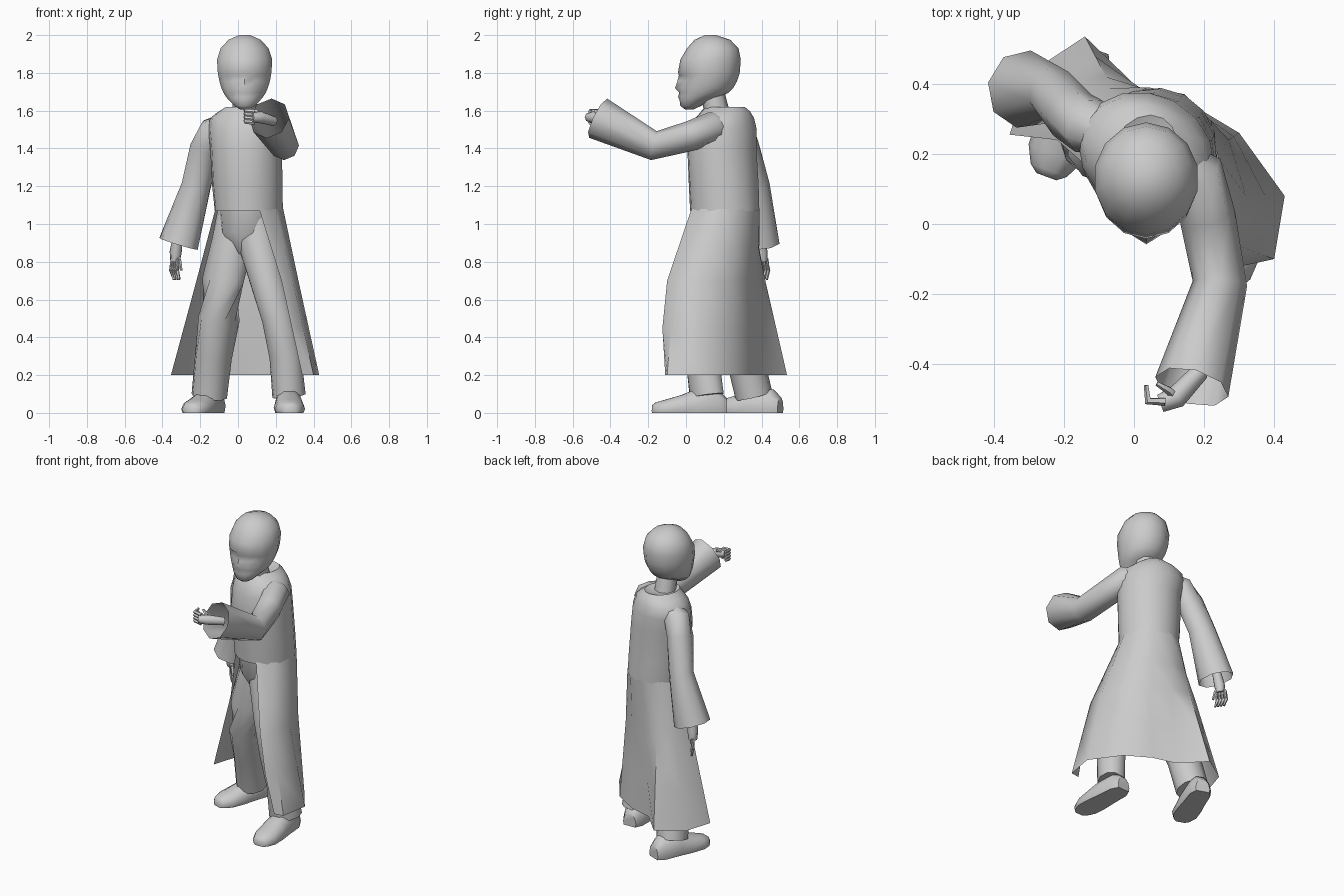
import bpy, bmesh
from math import sin, cos, pi, radians
from mathutils import Vector

if "Cube" in bpy.data.objects:
    bpy.data.objects.remove(bpy.data.objects["Cube"])

YAW = radians(-28)   # body is twisted so the +x shoulder leads


def grid_object(name, rings, closed=True, cap_start=True, cap_end=True, angle=50):
    """Skin a list of equally long point rings into a surface."""
    bm = bmesh.new()
    rows = [[bm.verts.new(p) for p in ring] for ring in rings]
    n = len(rows[0])
    for a, b in zip(rows, rows[1:]):
        for i in range(n if closed else n - 1):
            j = (i + 1) % n
            bm.faces.new((a[i], a[j], b[j], b[i]))
    if closed and cap_start:
        bm.faces.new(rows[0][::-1])
    if closed and cap_end:
        bm.faces.new(rows[-1])
    bmesh.ops.recalc_face_normals(bm, faces=bm.faces)
    mesh = bpy.data.meshes.new(name)
    bm.to_mesh(mesh)
    bm.free()
    ob = bpy.data.objects.new(name, mesh)
    bpy.context.collection.objects.link(ob)
    bpy.ops.object.select_all(action='DESELECT')
    ob.select_set(True)
    bpy.context.view_layer.objects.active = ob
    bpy.ops.object.shade_smooth_by_angle(angle=radians(angle))
    return ob


def tube(name, path, radii, n=8, **kw):
    """Tube along a path; each radius is a number or a (wide, thin) pair."""
    pts = [Vector(p) for p in path]
    rings = []
    for i, (p, r) in enumerate(zip(pts, radii)):
        ra, rb = r if isinstance(r, tuple) else (r, r)
        t = pts[min(i + 1, len(pts) - 1)] - pts[max(i - 1, 0)]
        q = t.to_track_quat('Z', 'Y')
        rings.append([p + q @ Vector((ra * cos(2 * pi * k / n), rb * sin(2 * pi * k / n), 0))
                      for k in range(n)])
    return grid_object(name, rings, **kw)


def body_point(cx, cy, z, w, d, a):
    """Point on the twisted body ellipse at local angle a."""
    x, y = w * cos(a), d * sin(a)
    return Vector((cx + x * cos(YAW) - y * sin(YAW), cy + x * sin(YAW) + y * cos(YAW), z))


# Coat top: closed torso from waist to collar
torso = [(1.07, .057, .205, .18, .185), (1.2, .05, .20, .188, .185), (1.4, .042, .19, .192, .182),
         (1.5, .035, .2, .2, .17), (1.56, .03, .205, .185, .15), (1.595, .03, .21, .135, .13),
         (1.62, .03, .205, .09, .11), (1.6, .03, .19, .06, .07)]
grid_object("coat_torso", [[body_point(cx, cy, z, w, d, 2 * pi * k / 16) for k in range(16)]
                           for z, cx, cy, w, d in torso], cap_start=False)

# Coat skirt: open at the front, flaring from waist to a wavy hem
start, end = radians(-44), radians(224)
waist = [body_point(.057, .205, 1.08, .182, .187, start + (end - start) * k / 8) for k in range(9)]
mid = [(.23, -.10), (.29, -.06), (.32, .08), (.27, .24), (.16, .33), (.03, .38),
       (-.08, .42), (-.18, .36), (-.22, .24)]
hem = [(.34, -.11), (.40, -.10), (.43, .08), (.30, .26), (.15, .35), (0, .39),
       (-.14, .535), (-.30, .43), (-.355, .255)]
mid = [Vector((x, y, .7)) for x, y in mid]
hem = [Vector((x, y, .2)) for x, y in hem]
skirt = [waist, [a.lerp(b, .55) for a, b in zip(waist, mid)], mid,
         [a.lerp(b, .5) for a, b in zip(mid, hem)], hem]
skirt[3][0].y -= .02
grid_object("coat_skirt", skirt, closed=False)

# Sleeves: one hanging, one raised forward, both with wide open cuffs
tube("hanging_sleeve", [(-.06, .25, 1.53), (-.13, .28, 1.49), (-.175, .31, 1.4), (-.222, .368, 1.2),
                        (-.315, .385, .895)],
     [.06, .083, .08, (.075, .085), (.112, .108)], cap_end=False)
tube("raised_sleeve", [(.1, .19, 1.53), (.175, .14, 1.51), (.21, .02, 1.465), (.245, -.17, 1.415),
                       (.165, -.465, 1.56)],
     [.06, .085, .08, .078, (.108, .115)], cap_end=False)


def hand(name, wrist, palm, knuckles, fingers, thumb, side):
    """Flat palm, four finger tubes fanned along side, and a thumb."""
    wrist, palm, knuckles, side = map(Vector, (wrist, palm, knuckles, side))
    tube(name + "_palm", [wrist, palm, knuckles], [.026, .032, .026])
    for i in range(4):
        off = side * (i - 1.5)
        path = [knuckles.lerp(palm, .3) + off] + [Vector(f) + off for f in fingers]
        tube(f"{name}_finger_{i}", path, [.012, .012, .007], n=5)
    tube(name + "_thumb", [palm] + thumb, [.015, .012, .007], n=5)


hand("raised_hand", (.19, -.42, 1.545), (.12, -.495, 1.565), (.075, -.512, 1.565),
     [(.04, -.505, 1.57), (.035, -.46, 1.575)],
     [(.1, -.475, 1.595), (.065, -.455, 1.6)], (0, 0, -.019))
hand("hanging_hand", (-.315, .385, .96), (-.33, .4, .85), (-.333, .405, .8),
     [(-.338, .412, .755), (-.325, .405, .705)],
     [(-.31, .385, .8), (-.3, .375, .755)], (-.01, .015, 0))

# Trousers
tube("back_leg", [(-.01, .23, 1.06), (-.03, .24, .9), (-.08, .23, .7), (-.1, .24, .5), (-.13, .31, .3),
                  (-.152, .36, .09)], [.1, .115, .115, .11, .1, (.095, .1)], n=10)
tube("front_leg", [(.1, .17, 1.06), (.105, .15, .9), (.155, .1, .7), (.215, .07, .5), (.25, .085, .3),
                   (.27, .11, .09)], [.1, .105, .095, .09, .088, (.082, .1)], n=10)
tube("hips", [(.05, .2, .84), (.05, .2, .95), (.055, .205, 1.12)],
     [(.08, .08), (.15, .145), (.165, .165)], n=10)


def shoe(name, heel, toe):
    """Flat-soled shoe lofted from heel to toe."""
    heel, toe = Vector(heel), Vector(toe)
    d = (toe - heel).normalized()
    side = Vector((-d.y, d.x, 0))
    rings = []
    for t, w, h in [(0, .045, .08), (.12, .07, .125), (.42, .075, .125), (.6, .082, .095),
                    (.82, .08, .07), (.95, .055, .055), (1, .03, .04)]:
        c = heel.lerp(toe, t)
        prof = [(-.9, 0), (-1, .3), (-.8, .75), (-.35, 1), (.35, 1), (.8, .75), (1, .3), (.9, 0)]
        rings.append([c + side * (w * u) + Vector((0, 0, h * v)) for u, v in prof])
    grid_object(name, rings)


shoe("back_shoe", (-.115, .5, 0), (-.25, .135, 0))
shoe("front_shoe", (.26, .215, 0), (.278, -.18, 0))

# Neck and head; the last two values push the nose out and the eye sockets in
tube("neck", [(.035, .17, 1.56), (.035, .14, 1.7)], [.068, .062])
head = [(1.607, .025, -.005, .04, 0, 0), (1.625, .055, -.03, .08, 0, 0), (1.655, .085, -.034, .13, 0, 0),
        (1.672, .1, -.034, .18, .008, 0), (1.695, .115, -.036, .225, 0, 0),
        (1.72, .126, -.038, .25, .02, 0), (1.755, .137, -.038, .27, .008, .014),
        (1.785, .143, -.038, .28, 0, .014), (1.805, .146, -.042, .285, 0, 0),
        (1.87, .15, -.03, .29, 0, 0), (1.93, .13, .005, .278, 0, 0),
        (1.975, .088, .045, .235, 0, 0), (2.0, .03, .1, .16, 0, 0)]
rings = []
for z, rx, front, back, nose, eye in head:
    ring = []
    for k in range(14):
        a = -pi / 2 + 2 * pi * k / 14
        y = (front + back) / 2 + (back - front) / 2 * sin(a)
        y += -nose if k == 0 else eye if k in (1, 13) else 0
        ring.append((.035 + rx * cos(a), y, z))
    rings.append(ring)
grid_object("head", rings)
